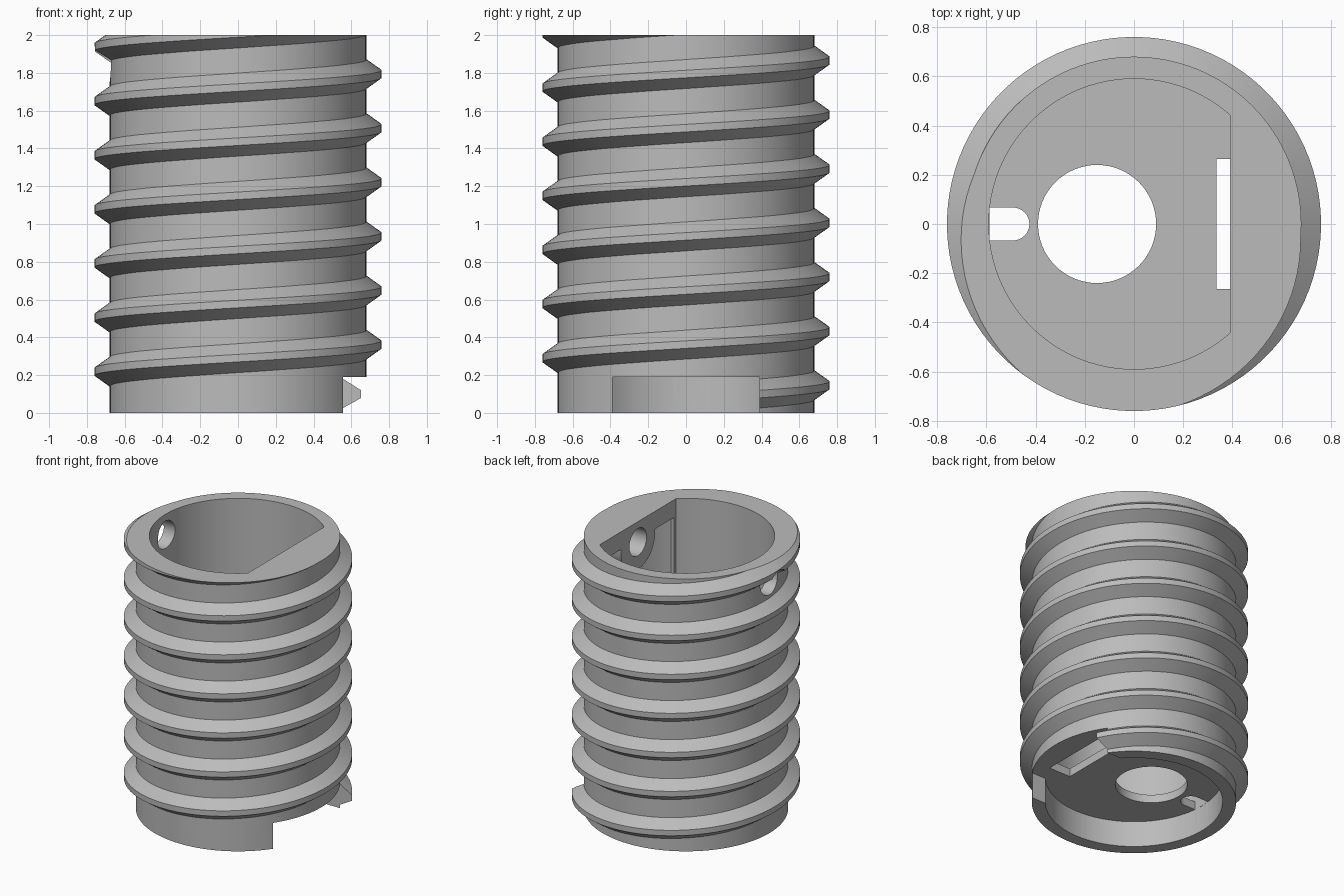
import bpy, bmesh, math
from mathutils import Matrix

cube = bpy.data.objects.get("Cube")
if cube:
    bpy.data.objects.remove(cube, do_unlink=True)

TOP, WALL, BORE, CREST = 2.0, 0.68, 0.59, 0.76
PITCH, TURN_START = 0.2865, 0.075
FLOOR_LOW, FLOOR_HIGH = 0.19, 0.25
FLAT_X, PIN_Z = 0.39, 1.85
SEGMENTS = 96


def finish(bm, name):
    bmesh.ops.recalc_face_normals(bm, faces=bm.faces)
    mesh = bpy.data.meshes.new(name)
    bm.to_mesh(mesh)
    bm.free()
    obj = bpy.data.objects.new(name, mesh)
    bpy.context.collection.objects.link(obj)
    return obj


def box(name, x0, x1, y0, y1, z0, z1):
    bm = bmesh.new()
    size = Matrix.Diagonal((x1 - x0, y1 - y0, z1 - z0, 1))
    place = Matrix.Translation(((x0 + x1) / 2, (y0 + y1) / 2, (z0 + z1) / 2))
    bmesh.ops.create_cube(bm, size=1, matrix=place @ size)
    return finish(bm, name)


def cylinder(name, radius, start, end, centre=(0, 0), axis="Z", sides=SEGMENTS):
    bm = bmesh.new()
    mid = (start + end) / 2
    if axis == "Z":
        matrix = Matrix.Translation((centre[0], centre[1], mid))
    else:
        matrix = Matrix.Translation((mid, centre[0], centre[1])) @ Matrix.Rotation(math.pi / 2, 4, "Y")
    bmesh.ops.create_cone(bm, cap_ends=True, segments=sides, radius1=radius,
                          radius2=radius, depth=end - start, matrix=matrix)
    return finish(bm, name)


def helix(name, turns):
    # Trapezoid section swept upward; its root is sunk into the wall
    section = [(0.64, -0.105), (CREST, -0.02), (CREST, 0.02), (0.64, 0.105)]
    bm = bmesh.new()
    rings = []
    for i in range(int(turns * SEGMENTS) + 1):
        a = 2 * math.pi * (i + 0.5) / SEGMENTS
        z = TURN_START + PITCH * a / (2 * math.pi)
        rings.append([bm.verts.new((r * math.cos(a), r * math.sin(a), z + h)) for r, h in section])
    for low, high in zip(rings, rings[1:]):
        for k in range(4):
            n = (k + 1) % 4
            bm.faces.new((low[k], high[k], high[n], low[n]))
    bm.faces.new(rings[0])
    bm.faces.new(rings[-1])
    return finish(bm, name)


def combine(target, tool, operation="DIFFERENCE"):
    mod = target.modifiers.new("combine", "BOOLEAN")
    mod.operation, mod.solver, mod.object = operation, "EXACT", tool
    bpy.context.view_layer.objects.active = target
    bpy.ops.object.modifier_apply(modifier=mod.name)
    bpy.data.objects.remove(tool, do_unlink=True)


# Threaded outer wall, trimmed flat at the top
body = cylinder("threaded_sleeve", WALL, 0, 2.3)
combine(body, helix("thread", 7.1), "UNION")
combine(body, box("top_trim", -1, 1, -1, 1, TOP, 3))

# Main bore, leaving a flat-sided lip, corner ribs and a rounded pin boss
bore = cylinder("bore", BORE, FLOOR_HIGH, 2.2)
combine(bore, box("lip", FLAT_X, 1, -1, 1, 1.87, 3))
for y in (-0.71, 0.71):
    combine(bore, box("corner_rib", FLAT_X, 1, y - 0.29, y + 0.29, 0, 3))
combine(bore, box("boss_top", FLAT_X, 1, -0.2, 0.2, PIN_Z, 3))
combine(bore, cylinder("boss_round", 0.2, FLAT_X, 1, (0, PIN_Z), "X", 48))
combine(body, bore)

# Bottom recess and the notch in its wall
recess = cylinder("recess", BORE, -0.2, FLOOR_LOW)
combine(recess, box("notch", 0.3, 1, -0.39, 0.39, -0.2, FLOOR_LOW), "UNION")
combine(body, recess)

# Floor openings: round hole, straight slot and round-ended key slot
combine(body, cylinder("floor_hole", 0.24, 0.1, 0.4, (-0.15, 0), sides=64))
combine(body, box("floor_slot", 0.335, 0.51, -0.265, 0.265, 0.1, 0.4))
key = cylinder("key_end", 0.067, 0.1, 0.4, (-0.492, 0), sides=32)
combine(key, box("key_slot", -0.588, -0.492, -0.067, 0.067, 0.1, 0.4), "UNION")
combine(body, key)

# Cross pin hole through one wall and into the boss
combine(body, cylinder("pin_hole", 0.1, -1, 0.54, (0, PIN_Z), "X", 48))

# Grey material and smooth shading with sharp edges
grey = bpy.data.materials.new("plain grey")
grey.use_nodes = True
colour = (0.5, 0.5, 0.5, 1)
grey.diffuse_color = colour
grey.node_tree.nodes["Principled BSDF"].inputs["Base Color"].default_value = colour
body.data.materials.clear()
body.data.materials.append(grey)
for face in body.data.polygons:
    face.material_index = 0
bpy.ops.object.select_all(action="DESELECT")
body.select_set(True)
bpy.context.view_layer.objects.active = body
bpy.ops.object.shade_smooth_by_angle(angle=math.radians(25))
